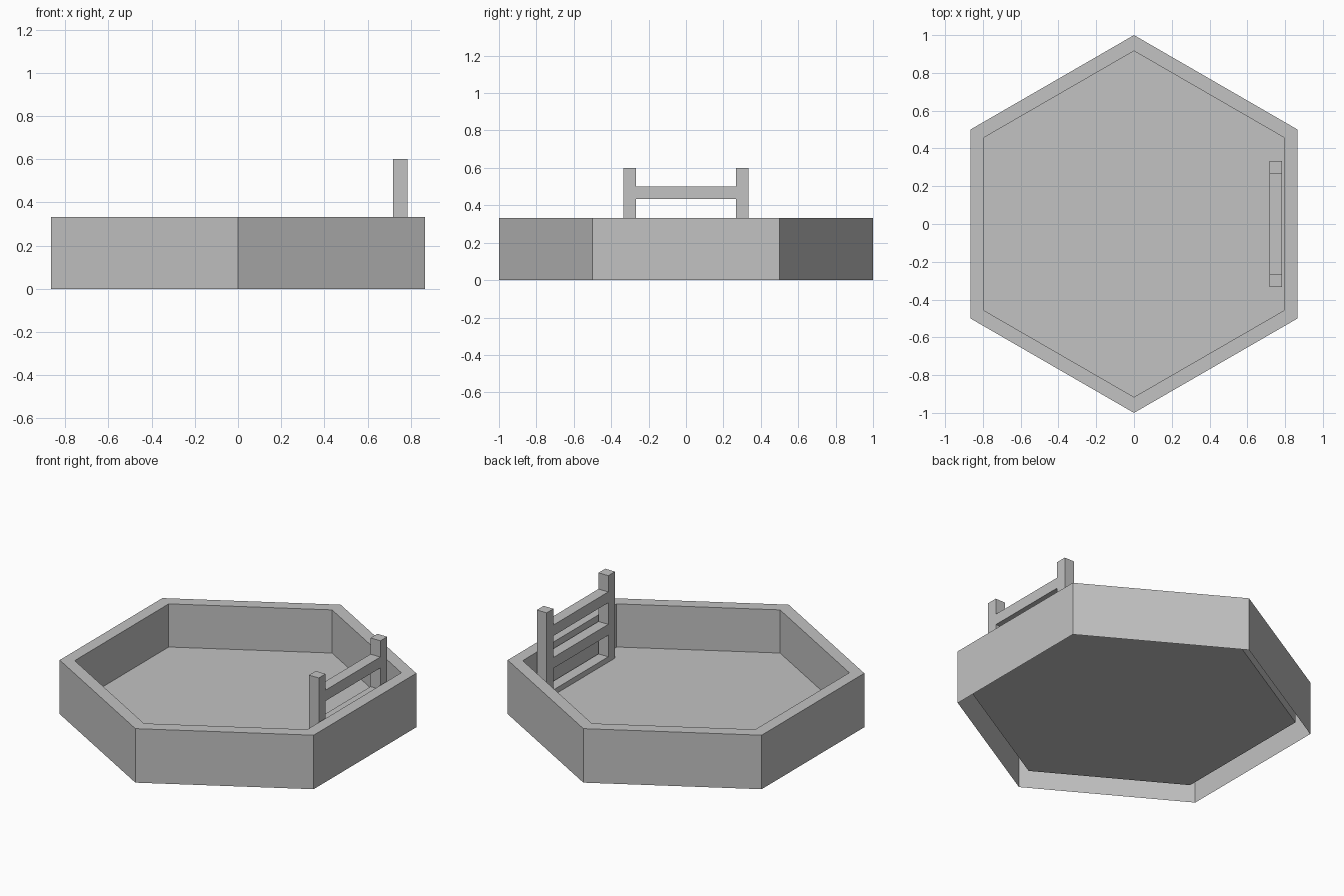
import bpy, bmesh
from math import cos, sin, pi
from mathutils import Vector

if "Cube" in bpy.data.objects:
    bpy.data.objects.remove(bpy.data.objects["Cube"], do_unlink=True)

GREY = (0.54, 0.54, 0.54, 1)
grey = bpy.data.materials.new("plain grey")
grey.use_nodes = True
grey.diffuse_color = GREY
grey.node_tree.nodes["Principled BSDF"].inputs["Base Color"].default_value = GREY

SIDES = 6
FLOOR = 0.067
WALL_TOP = 0.333


def add_object(name, bm):
    mesh = bpy.data.meshes.new(name)
    bm.to_mesh(mesh)
    bm.free()
    mesh.materials.append(grey)
    obj = bpy.data.objects.new(name, mesh)
    bpy.context.collection.objects.link(obj)
    return obj


def box(name, low, high):
    low, high = Vector(low), Vector(high)
    bm = bmesh.new()
    bmesh.ops.create_cube(bm, size=1)
    bmesh.ops.scale(bm, vec=high - low, verts=bm.verts)
    bmesh.ops.translate(bm, vec=(low + high) / 2, verts=bm.verts)
    return add_object(name, bm)


# Hexagonal basin: thin shell, open underneath, with a raised floor
profile = [(1, 0), (1, WALL_TOP), (0.916, WALL_TOP), (0.916, FLOOR)]
bm = bmesh.new()
rings = []
for radius, z in profile:
    angles = [pi / 2 + 2 * pi * i / SIDES for i in range(SIDES)]
    rings.append([bm.verts.new((radius * cos(a), radius * sin(a), z)) for a in angles])
for lower, upper in zip(rings, rings[1:]):
    for i in range(SIDES):
        j = (i + 1) % SIDES
        bm.faces.new((lower[i], lower[j], upper[j], upper[i]))
bm.faces.new(rings[-1])
add_object("basin", bm)

# Ladder standing inside the left wall
X0, X1 = 0.717, 0.784
INNER, OUTER = 0.267, 0.333
box("ladder_post_front", (X0, -OUTER, FLOOR), (X1, -INNER, 0.6))
box("ladder_post_back", (X0, INNER, FLOOR), (X1, OUTER, 0.6))
for i in range(3):
    top = 0.1 + 0.2 * i
    bottom = max(top - 0.067, FLOOR)
    box(f"ladder_rung_{i + 1}", (X0, -INNER, bottom), (X1, INNER, top))
